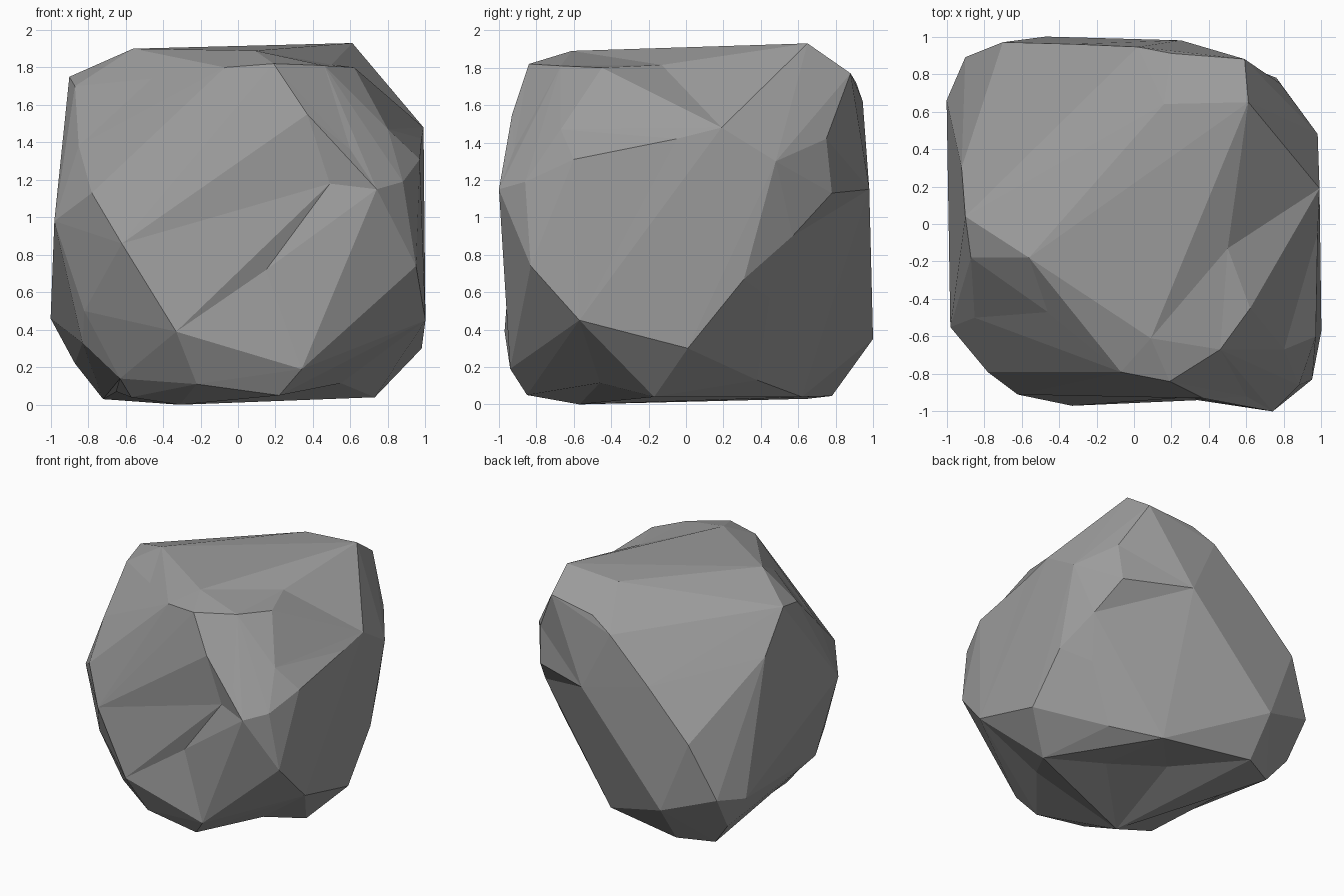
import bpy, bmesh
from mathutils import Vector
from mathutils.geometry import intersect_point_line

if "Cube" in bpy.data.objects:
    bpy.data.objects.remove(bpy.data.objects["Cube"])

# Main corners of the boulder, from the crown down to the underside
corners = [
    (.61, .65, 1.93), (.16, .64, 1.9), (-.56, -.18, 1.9), (.09, -.61, 1.89),
    (.46, -.67, 1.81), (.19, -.84, 1.82), (-.07, -.79, 1.8), (-.9, .04, 1.75), (-.87, -.18, 1.7),
    (.59, .88, 1.77), (.2, .91, 1.72), (.02, .945, 1.62),
    (.99, .19, 1.48), (.98, .48, 1.3), (.78, .75, 1.42), (.86, .57, .9),
    (.97, .31, .67), (.74, -1, 1.15), (.37, -.93, 1.55), (.95, -.83, .74),
    (.97, -.6, 1.31), (.88, -.86, 1.19), (.8, -.67, 1.47),
    (-.98, -.55, .98), (-.78, -.79, 1.13), (-.62, -.91, .86), (-.85, -.5, 1.38),
    (-.92, .3, 1.45), (-.7, .97, .93), (-.33, .96, 1.3), (.25, .98, 1.15),
    (1, -.57, .45), (.98, .01, .3), (-.33, -.97, .39), (.34, -.94, .19), (-.82, -.6, .5),
    (-1, .66, .46), (-.9, .89, .5), (-.47, 1, .35),
    (.22, -.85, .05), (-.22, -.84, .11), (.73, -.17, .04), (-.31, -.57, 0), (-.63, -.57, .14),
    (-.83, -.47, .33), (-.72, .65, .03), (-.87, .71, .22), (.24, .62, .04), (.56, .38, .13),
]

# Shallow dents and bumps pressed into the skin: shoulder, crown, right, front, underside
dents = [
    (-.46, -.47, 1.74), (.5, -.13, 1.815), (.62, -.45, 1.8), (.98, -.05, 1.42),
    (.6, -.92, 1.36), (.49, -.91, 1.18), (.15, -.9, .72), (.76, .78, 1.13), (.78, .45, .57),
    (-.46, .78, .045), (-.57, -.48, .04), (-.65, .24, .07),
    (.55, -.46, .115), (.2, -.08, .15), (-.15, .2, .13),
]


def dent(bm, point):
    """Split the edge nearest to the point and pull the new corner there."""
    p = Vector(point)

    def closest(e):
        a, b = (v.co for v in e.verts)
        co, t = intersect_point_line(p, a, b)
        t = min(max(t, .1), .9)
        return (a.lerp(b, t) - p).length, t

    edge = min(bm.edges, key=lambda e: closest(e)[0])
    t = closest(edge)[1]
    sides = [(f, next(v for v in f.verts if v not in edge.verts)) for f in edge.link_faces]
    new = bmesh.utils.edge_split(edge, edge.verts[0], t)[1]
    for face, opposite in sides:
        bmesh.utils.face_split(face, new, opposite)
    new.co = p


# Wrap the corners in a faceted skin
bm = bmesh.new()
for co in corners:
    bm.verts.new(co)
bmesh.ops.convex_hull(bm, input=bm.verts[:])
bmesh.ops.delete(bm, geom=[v for v in bm.verts if not v.link_faces], context='VERTS')
bmesh.ops.triangulate(bm, faces=bm.faces[:])
for point in dents:
    dent(bm, point)
bmesh.ops.recalc_face_normals(bm, faces=bm.faces[:])

mesh = bpy.data.meshes.new("boulder")
bm.to_mesh(mesh)
bm.free()
boulder = bpy.data.objects.new("boulder", mesh)
bpy.context.collection.objects.link(boulder)

# Dark grey stone
stone = bpy.data.materials.new("stone")
stone.diffuse_color = (.33, .33, .33, 1)
stone.use_nodes = True
stone.node_tree.nodes["Principled BSDF"].inputs["Base Color"].default_value = stone.diffuse_color
mesh.materials.append(stone)
